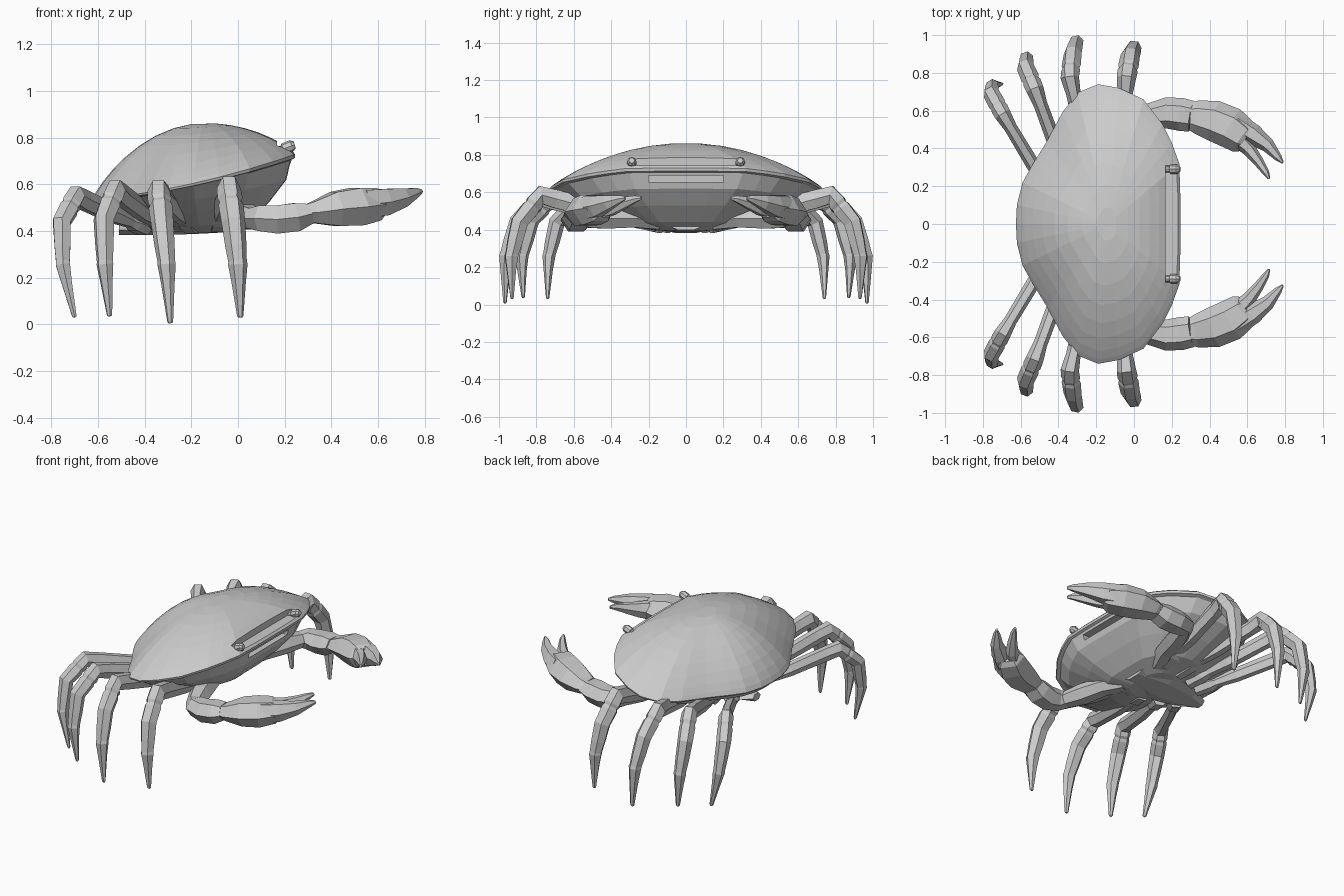
import bpy, bmesh, math
from mathutils import Vector

if "Cube" in bpy.data.objects:
    bpy.data.objects.remove(bpy.data.objects["Cube"])

Z = Vector((0, 0, 1))


def finish(name, bm):
    bmesh.ops.recalc_face_normals(bm, faces=bm.faces)
    me = bpy.data.meshes.new(name)
    bm.to_mesh(me)
    bm.free()
    ob = bpy.data.objects.new(name, me)
    bpy.context.collection.objects.link(ob)
    return ob


def skin(bm, rings):
    n = len(rings[0])
    for a, b in zip(rings, rings[1:]):
        for i in range(n):
            bm.faces.new((a[i], a[(i + 1) % n], b[(i + 1) % n], b[i]))


def limb(name, stations, s=1, side=None, sides=6):
    """Faceted tube through (x, y, z, width, height); s = -1 mirrors it in y."""
    pts = [Vector(p[:3]) for p in stations]
    bm = bmesh.new()
    rings = []
    for i, p in enumerate(pts):
        d = (pts[min(i + 1, len(pts) - 1)] - pts[max(i - 1, 0)]).normalized()
        u = (side - d * side.dot(d) if side else d.cross(Z)).normalized()
        v = u.cross(d)
        w, h = stations[i][3:]
        ring = []
        for k in range(sides):
            a = 2 * math.pi * k / sides
            q = p + u * math.cos(a) * w / 2 + v * math.sin(a) * h / 2
            ring.append(bm.verts.new((q.x, q.y * s, q.z)))
        rings.append(ring)
    skin(bm, rings)
    bm.faces.new(rings[0])
    bm.faces.new(rings[-1])
    return finish(name, bm)


def box(name, lo, hi):
    bm = bmesh.new()
    bmesh.ops.create_cube(bm, size=1)
    for v in bm.verts:
        v.co = [(a + b) / 2 + c * (b - a) for a, b, c in zip(lo, hi, v.co)]
    ob = finish(name, bm)
    ob.hide_render = True
    ob.hide_viewport = True
    return ob


# Carapace and belly: scaled copies of the rim outline
half = [(.245, 0), (.245, .16), (.24, .32), (.20, .43), (.15, .53), (.05, .66),
        (-.08, .72), (-.19, .74), (-.30, .695), (-.38, .59), (-.46, .44),
        (-.54, .31), (-.59, .22), (-.62, .10), (-.625, 0)]
outline = half + [(x, -y) for x, y in half[-2:0:-1]]
CX = -.14


def rim_z(x):
    d = x + .19
    return .605 + .225 * d + .14 * d * d


bm = bmesh.new()
rings = []
for t in (.12, .28, .44, .58, .71, .82, .91, .97, 1):
    ring = []
    for x, y in outline:
        f = (1 - t * t) ** (.84 + .1 * abs(y) / .74)
        ring.append(bm.verts.new((CX + t * (x - CX), t * y,
                                  rim_z(x) + (.863 - rim_z(x)) * f)))
    rings.append(ring)
for sx, sy, f in ((.995, .995, .05), (.96, .95, .07), (.9, .85, .33),
                  (.72, .65, .6), (.5, .45, .86), (.25, .22, 1)):
    rings.append([bm.verts.new((CX + sx * (x - CX), sy * y,
                                rim_z(x) + (.395 - rim_z(x)) * f)) for x, y in outline])
skin(bm, rings)
for r in (rings[0], rings[-1]):
    bmesh.ops.poke(bm, faces=[bm.faces.new(r)])
shell = finish("carapace", bm)

# Brow ledge between the eyes and mouth slot under the rim
for cutter in (box("brow_cutter", (.168, -.31, .742), (.4, .31, .95)),
               box("mouth_cutter", (.175, -.2, .655), (.4, .2, .69))):
    m = shell.modifiers.new("cut", 'BOOLEAN')
    m.operation = 'DIFFERENCE'
    m.solver = 'EXACT'
    m.object = cutter

# Walking legs: root, knee, shin, ankle, tip
legs = [
    ("front", (-.09, .18, .43), (-.04, .775, .585), (-.02, .89, .44), (0, .935, .25), (.01, .93, .03)),
    ("second", (-.20, .16, .42), (-.34, .775, .57), (-.325, .90, .44), (-.305, .965, .25), (-.29, .968, .005)),
    ("third", (-.31, .13, .41), (-.525, .715, .575), (-.575, .83, .45), (-.57, .88, .25), (-.55, .87, .035)),
    ("rear", (-.40, .09, .41), (-.695, .58, .55), (-.755, .69, .44), (-.75, .735, .25), (-.70, .74, .03)),
]
for s, tag in ((1, "left"), (-1, "right")):
    for i, (nm, *pts) in enumerate(legs):
        root, knee, shin, ankle, tip = map(Vector, pts)
        side = (knee - root).cross(Z).normalized()
        k = (1.08, 1.03, .98, .92)[i]
        L = lambda a, b, t, w, h: (*a.lerp(b, t), w * k, h * k)
        limb(f"{nm}_leg_{tag}", [
            L(root, knee, 0, .09, .07), L(root, knee, .16, .10, .08),
            L(root, knee, .22, .07, .06), L(root, knee, .45, .08, .095),
            L(root, knee, .86, .075, .105), L(knee, shin, 0, .095, .105),
            L(knee, shin, .3, .10, .10), L(knee, shin, .4, .088, .088),
            L(knee, shin, .5, .10, .10), L(shin, ankle, 0, .095, .095),
            L(shin, ankle, .55, .085, .085), L(shin, ankle, .9, .074, .072),
            L(shin, ankle, .96, .078, .074), L(ankle, tip, .3, .058, .052),
            L(ankle, tip, .97, .025, .018), L(ankle, tip, 1, .015, .01)], s, side)

    # Claw arm, palm and two fingers
    limb(f"claw_arm_{tag}", [
        (-.06, .15, .44, .11, .09), (-.01, .28, .46, .12, .11), (.03, .43, .46, .135, .125),
        (.07, .54, .455, .11, .10), (.10, .575, .455, .14, .125), (.17, .588, .45, .165, .14),
        (.25, .58, .46, .175, .14), (.305, .57, .475, .165, .10)], s)
    limb(f"claw_palm_{tag}", [
        (.30, .57, .478, .15, .09), (.33, .568, .48, .175, .11), (.42, .548, .495, .215, .17),
        (.51, .51, .505, .22, .185), (.58, .46, .515, .19, .16), (.60, .445, .52, .15, .12)], s)
    limb(f"claw_outer_finger_{tag}", [
        (.54, .53, .515, .12, .14), (.63, .475, .525, .11, .13),
        (.71, .415, .545, .075, .09), (.765, .35, .565, .04, .045),
        (.787, .325, .57, .014, .02)], s)
    limb(f"claw_inner_finger_{tag}", [
        (.54, .46, .515, .10, .13), (.61, .395, .525, .075, .105),
        (.66, .33, .545, .055, .07), (.70, .27, .565, .035, .04),
        (.715, .24, .57, .014, .02)], s)

    # Eye stalk
    limb(f"eye_{tag}", [
        (.15, .29, .735, .035, .035), (.19, .29, .75, .035, .035), (.195, .29, .752, .05, .05),
        (.23, .29, .766, .05, .05), (.243, .29, .77, .03, .03)], s, None, 8)

# Folded tail plate beneath the body
limb("tail_plate", [(.0, 0, .415, .16, .04), (-.2, 0, .4, .30, .03),
                    (-.4, 0, .40, .22, .04), (-.51, 0, .405, .08, .05)])
